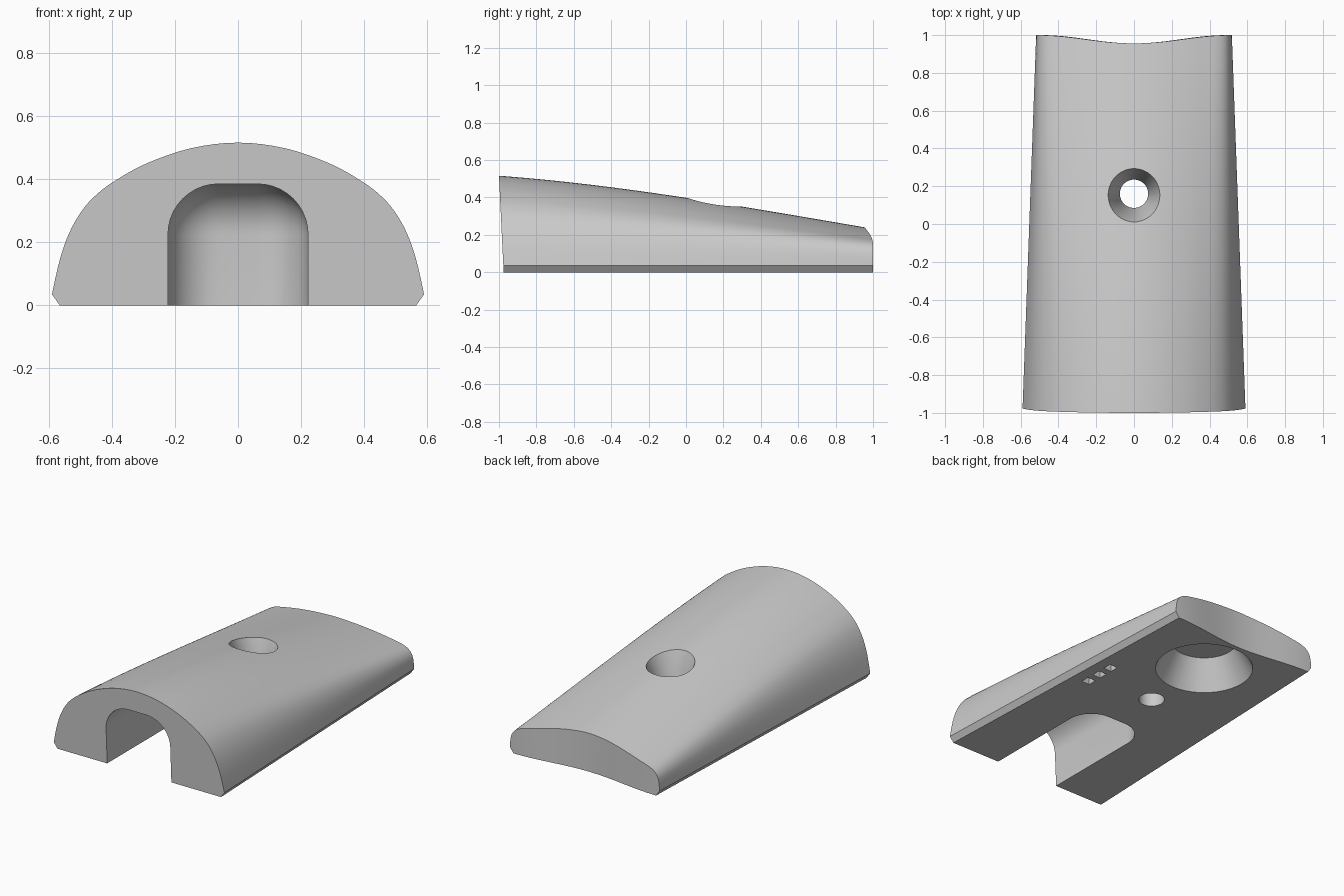
import bpy, bmesh, math
from mathutils import Vector, Matrix

cube = bpy.data.objects.get("Cube")
if cube:
    bpy.data.objects.remove(cube, do_unlink=True)

grey = bpy.data.materials.new("light_grey")
grey.use_nodes = True
grey.diffuse_color = (0.6, 0.6, 0.6, 1)
grey.node_tree.nodes["Principled BSDF"].inputs["Base Color"].default_value = (0.6, 0.6, 0.6, 1)

LIP = 0.035      # height of the bottom chamfer
# half profiles from the lip up to the crown, at the front and back ends
FRONT = [(.59, LIP), (.565, .145), (.535, .23), (.495, .30), (.45, .35),
         (.39, .395), (.29, .45), (.15, .498), (0, .516)]
BACK = [(.518, LIP), (.513, .085), (.503, .12), (.48, .148), (.44, .168),
        (.38, .183), (.27, .208), (.14, .23), (0, .24)]


def smooth_profile(points, steps=4):
    """Full mirrored arch through the half profile."""
    pts = [Vector(p) for p in points]
    pts += [Vector((-p.x, p.y)) for p in reversed(pts[:-1])]
    out = []
    for i in range(len(pts) - 1):
        a, b, c, d = (pts[max(0, min(len(pts) - 1, i + k))] for k in (-1, 0, 1, 2))
        for s in range(steps):
            t = s / steps
            out.append(0.5 * (2 * b + (c - a) * t + (2 * a - 5 * b + 4 * c - d) * t * t
                              + (3 * b - a - 3 * c + d) * t ** 3))
    return out + [pts[-1]]


def make_object(name, bm):
    bmesh.ops.recalc_face_normals(bm, faces=bm.faces)
    mesh = bpy.data.meshes.new(name)
    bm.to_mesh(mesh)
    bm.free()
    mesh.materials.append(grey)
    ob = bpy.data.objects.new(name, mesh)
    bpy.context.collection.objects.link(ob)
    return ob


def place(x, z, half, t):
    """Blend the sloped front face into the hollowed back face."""
    front = -0.975 - 0.025 * z / 0.516
    back = 0.978 - 0.022 * math.cos(math.pi * x / half)
    return Vector((x, front + (back - front) * t, z))


# body: loft of arches over a flat base
def build_body(spans=24):
    front, back = smooth_profile(FRONT), smooth_profile(BACK)
    bm = bmesh.new()
    tops, bases = [], []
    for j in range(spans + 1):
        t = j / spans
        swell = 1 + 0.27 * t * (1 - t)
        arch = [f.lerp(b, t) for f, b in zip(front, back)]
        half = arch[0].x
        inset = (half - 0.025) / half
        tops.append([bm.verts.new(place(p.x, LIP + (p.y - LIP) * swell, half, t)) for p in arch])
        bases.append([bm.verts.new(place(p.x * inset, 0, half * inset, t)) for p in arch])
    last = len(front) - 1
    for j in range(spans):
        for row in (tops, bases):
            for i in range(last):
                bm.faces.new((row[j][i], row[j][i + 1], row[j + 1][i + 1], row[j + 1][i]))
        for i in (0, last):
            bm.faces.new((tops[j][i], tops[j + 1][i], bases[j + 1][i], bases[j][i]))
    for j in (0, spans):
        for i in range(last):
            bm.faces.new((tops[j][i], tops[j][i + 1], bases[j][i + 1], bases[j][i]))
    return make_object("body", bm)


def box(lo, hi):
    bm = bmesh.new()
    lo, hi = Vector(lo), Vector(hi)
    bmesh.ops.create_cube(bm, size=1, matrix=Matrix.Translation((lo + hi) / 2)
                          @ Matrix.Diagonal((*(hi - lo), 1)))
    return bm


def cone(name, y, r_low, r_high, z_low, z_high):
    bm = bmesh.new()
    bmesh.ops.create_cone(bm, cap_ends=True, segments=64, radius1=r_low, radius2=r_high,
                          depth=z_high - z_low,
                          matrix=Matrix.Translation((0, y, (z_low + z_high) / 2)))
    return make_object(name, bm)


# front channel: box rounded along its roof and inner end
def build_channel():
    bm = box((-.222, -1.3, -.1), (.222, -.157, .385))
    low, front = -.09, -1.29
    edges = []
    for e in bm.edges:
        a, b = (v.co for v in e.verts)
        roof = a.z > low and b.z > low and not (a.y < front and b.y < front)
        end = a.y > front and b.y > front and abs(a.z - b.z) > 0.1
        if roof and abs(a.z - b.z) < 0.1 or end:
            edges.append(e)
    bmesh.ops.bevel(bm, geom=edges, offset=0.16, offset_type='OFFSET', segments=10,
                    profile=0.5, affect='EDGES')
    return make_object("channel_cutter", bm)


body = build_body()
cutters = [
    build_channel(),
    cone("screw_hole_cutter", 0.16, .075, .075, -.1, .3),
    cone("countersink_cutter", 0.16, .075, .215, .185, .585),
    cone("base_recess_cutter", 0.64, .338, .19, -.1, .18),
]
# row of three small square pockets in the base
for y in (.09, .19, .29):
    cutters.append(make_object("pocket_cutter", box((.395, y - .028, -.1), (.451, y + .028, .06))))

bpy.context.view_layer.objects.active = body
for cutter in cutters:
    cutter.hide_render = True
    mod = body.modifiers.new("cut", 'BOOLEAN')
    mod.operation, mod.solver, mod.object = 'DIFFERENCE', 'EXACT', cutter
    bpy.ops.object.modifier_apply(modifier=mod.name)
    bpy.data.objects.remove(cutter, do_unlink=True)

bpy.ops.object.select_all(action='DESELECT')
body.select_set(True)
bpy.ops.object.shade_smooth_by_angle(angle=math.radians(30))
